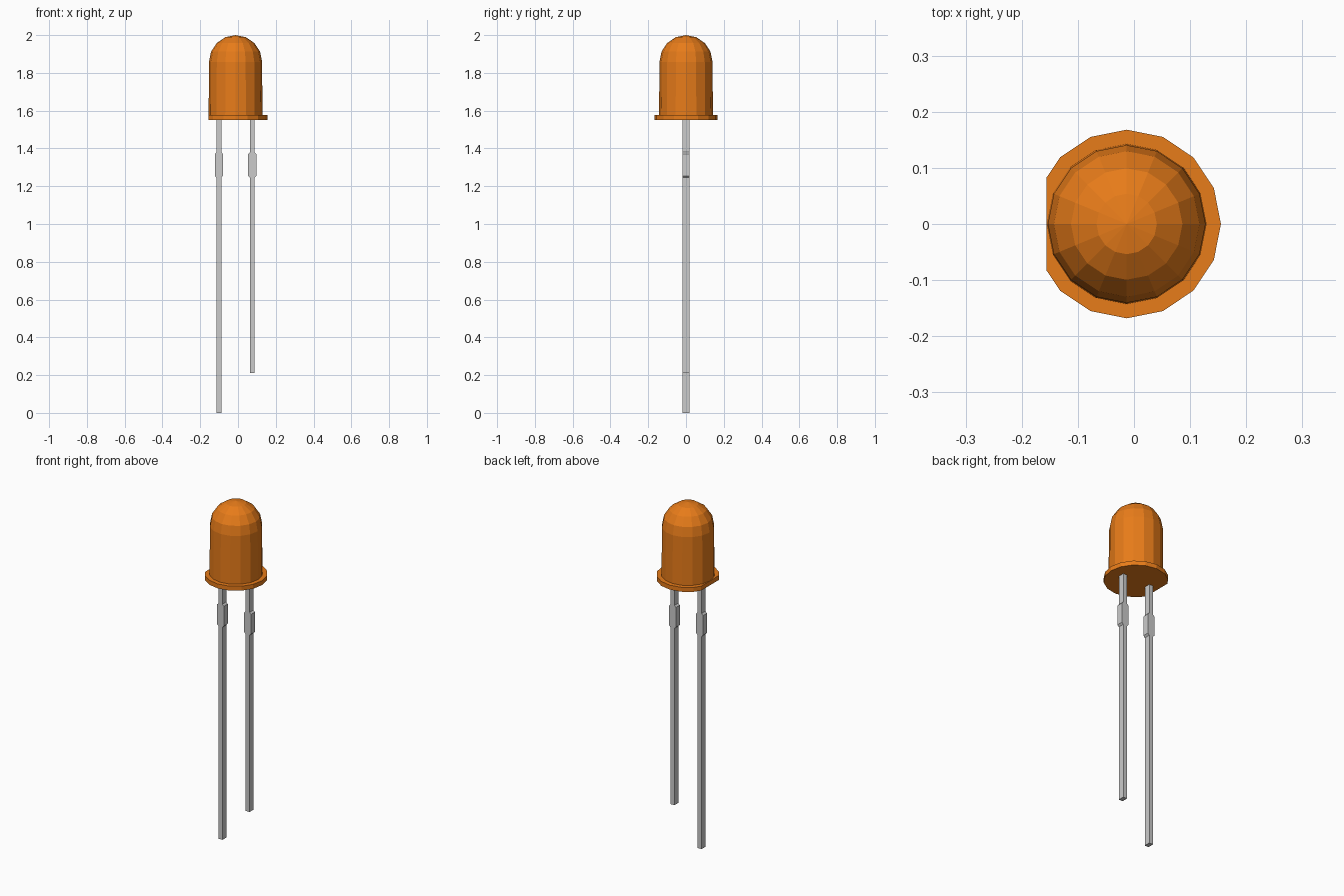
import bpy, bmesh
from math import sin, cos, pi

if "Cube" in bpy.data.objects:
    bpy.data.objects.remove(bpy.data.objects["Cube"])

SIDES = 16
CX = -0.013          # lens axis
R = 0.1425           # lens radius


def finish(name, bm, mat=None):
    bmesh.ops.recalc_face_normals(bm, faces=bm.faces[:])
    me = bpy.data.meshes.new(name)
    bm.to_mesh(me)
    bm.free()
    ob = bpy.data.objects.new(name, me)
    bpy.context.collection.objects.link(ob)
    if mat:
        me.materials.append(mat)
    return ob


def lathe(bm, profile):
    """Revolve (radius, z) points; radius 0 ends become poles."""
    rings = []
    for r, z in profile:
        if r == 0:
            rings.append([bm.verts.new((CX, 0, z))] * SIDES)
        else:
            rings.append([bm.verts.new((CX + r * cos(2 * pi * i / SIDES),
                                        r * sin(2 * pi * i / SIDES), z))
                          for i in range(SIDES)])
    for a, b in zip(rings, rings[1:]):
        for i in range(SIDES):
            j = (i + 1) % SIDES
            bm.faces.new(dict.fromkeys((a[i], a[j], b[j], b[i])))


orange = bpy.data.materials.new("orange_plastic")
orange.diffuse_color = (0.8, 0.2, 0.01, 1)
orange.use_nodes = True
orange.node_tree.nodes["Principled BSDF"].inputs["Base Color"].default_value = orange.diffuse_color

# Lens: flange, slightly tapered wall and hemispherical dome
dome = [((R - 0.002) * cos(k * pi / 8), 1.858 + 0.142 * sin(k * pi / 8))
        for k in range(4)]
bm = bmesh.new()
lathe(bm, [(0, 1.55), (0.168, 1.55), (0.168, 1.576), (R, 1.576)]
      + dome + [(0, 2.0)])

# Flat on the flange marking the polarity side
cut = bmesh.ops.bisect_plane(bm, geom=bm.verts[:] + bm.edges[:] + bm.faces[:],
                             plane_co=(-0.156, 0, 0), plane_no=(-1, 0, 0),
                             clear_outer=True)
bmesh.ops.holes_fill(bm, edges=[e for e in bm.edges if e.is_boundary], sides=0)
finish("lens", bm, orange)


# Leads: flat strips with a wider stop section
def lead(name, x, z0, w=0.0125, wide=0.022, depth=0.018):
    half = [(w, z0), (w, 1.245), (wide, 1.255), (wide, 1.37),
            (w, 1.38), (w, 1.56)]
    outline = half + [(-a, z) for a, z in reversed(half)]
    bm = bmesh.new()
    f = bm.faces.new([bm.verts.new((x + a, -depth, z)) for a, z in outline])
    ext = bmesh.ops.extrude_face_region(bm, geom=[f], use_keep_orig=True)
    bmesh.ops.translate(bm, vec=(0, 2 * depth, 0),
                        verts=[v for v in ext["geom"]
                               if isinstance(v, bmesh.types.BMVert)])
    return finish(name, bm)


lead("long_lead", CX - 0.088, 0.0)
lead("short_lead", CX + 0.088, 0.21)
